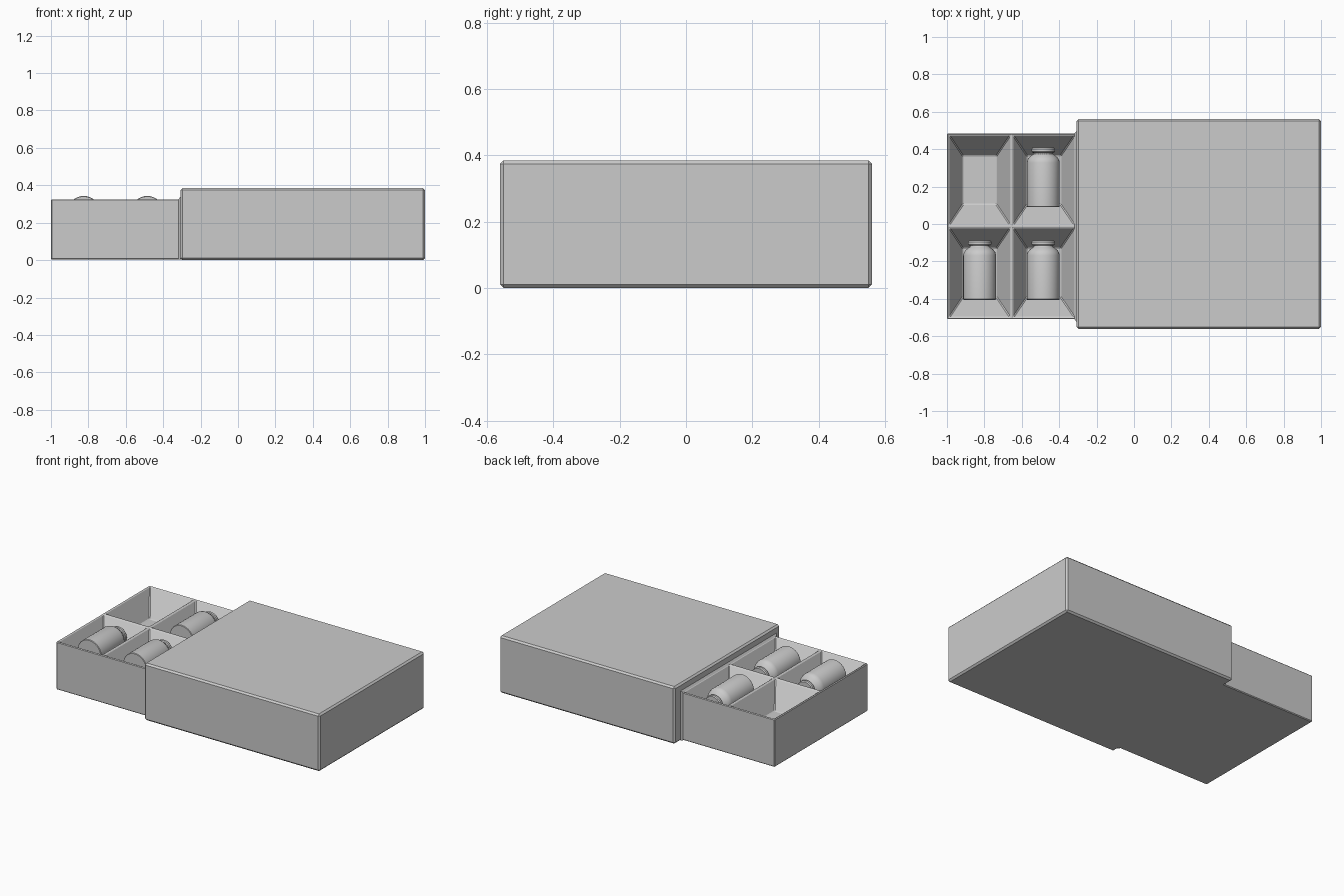
import bpy, bmesh, math
from mathutils import Matrix

if "Cube" in bpy.data.objects:
    bpy.data.objects.remove(bpy.data.objects["Cube"])


def make_object(name, bm, bevel=0.0):
    bmesh.ops.recalc_face_normals(bm, faces=bm.faces)
    me = bpy.data.meshes.new(name)
    bm.to_mesh(me)
    bm.free()
    ob = bpy.data.objects.new(name, me)
    bpy.context.collection.objects.link(ob)
    if bevel:
        m = ob.modifiers.new("edge", "BEVEL")
        m.width, m.segments = bevel, 1
        m.limit_method, m.angle_limit = "ANGLE", math.radians(30)
    return ob


# Outer sleeve
bm = bmesh.new()
bmesh.ops.create_cube(bm, size=1, matrix=Matrix.Translation((0.346, 0, 0.1925))
                      @ Matrix.Diagonal((1.308, 1.122, 0.385, 1)))
make_object("sleeve", bm, 0.011)

# Sliding tray: gridded top whose four cells sink into tapered wells
TOP, BOTTOM, FLOOR = 0.325, 0.003, 0.165
xs = [-1.0, -0.988, -0.662, -0.646, -0.318, -0.29]
ys = [-0.509, -0.498, -0.022, -0.004, 0.473, 0.484]
bm = bmesh.new()
grid = [[bm.verts.new((x, y, TOP)) for y in ys] for x in xs]
for i in range(5):
    for j in range(5):
        ring = [grid[i][j], grid[i + 1][j], grid[i + 1][j + 1], grid[i][j + 1]]
        if i % 2 == 0 or j % 2 == 0:
            bm.faces.new(ring)
            continue
        cx, cy = (xs[i] + xs[i + 1]) / 2, (ys[j] + ys[j + 1]) / 2
        low = [bm.verts.new((cx + sx * 0.091, cy + sy * 0.131, FLOOR))
               for sx, sy in ((-1, -1), (1, -1), (1, 1), (-1, 1))]
        for k in range(4):
            n = (k + 1) % 4
            bm.faces.new((ring[k], ring[n], low[n], low[k]))
        bm.faces.new(low)
rim = [e for e in bm.edges if e.is_boundary]
ext = bmesh.ops.extrude_edge_only(bm, edges=rim)["geom"]
for v in ext:
    if isinstance(v, bmesh.types.BMVert):
        v.co.z = BOTTOM
bmesh.ops.contextual_create(bm, geom=[e for e in ext if isinstance(e, bmesh.types.BMEdge)
                                      and e.is_boundary])
make_object("tray", bm, 0.005)

# Small flare where the tray meets the sleeve
bm = bmesh.new()
rings = []
for x, g in ((-0.318, 0.0005), (-0.307, 0.014)):
    y0, y1, z1 = ys[0] - g, ys[-1] + g, TOP + g
    rings.append([bm.verts.new((x, y, z)) for y, z in
                  ((y0, BOTTOM), (y0, z1), (y1, z1), (y1, BOTTOM))])
for k in range(3):
    bm.faces.new((rings[0][k], rings[0][k + 1], rings[1][k + 1], rings[1][k]))
make_object("sleeve_collar", bm)


# Lying bottles: lathed radius profile along y
PROFILE = [(0, 0), (0.085, 0), (0.088, 0.004), (0.088, 0.238), (0.084, 0.254),
           (0.074, 0.268), (0.052, 0.284), (0.050, 0.290), (0.058, 0.292),
           (0.062, 0.297), (0.062, 0.311), (0.057, 0.318), (0, 0.318)]


def bottle(name, x, y):
    bm = bmesh.new()
    pts = [bm.verts.new((r, d, 0)) for r, d in PROFILE]
    edges = [bm.edges.new(p) for p in zip(pts, pts[1:])]
    bmesh.ops.spin(bm, geom=pts + edges, cent=(0, 0, 0), axis=(0, 1, 0),
                   angle=math.tau, steps=32, use_duplicate=False)
    bmesh.ops.remove_doubles(bm, verts=bm.verts, dist=0.0005)
    ob = make_object(name, bm)
    ob.location = (x, y, 0.255)
    bpy.ops.object.select_all(action="DESELECT")
    ob.select_set(True)
    bpy.context.view_layer.objects.active = ob
    bpy.ops.object.shade_smooth_by_angle(angle=math.radians(35))


for n, (x, y) in enumerate(((-0.825, -0.406), (-0.485, -0.406), (-0.485, 0.09))):
    bottle(f"bottle_{n + 1}", x, y)
